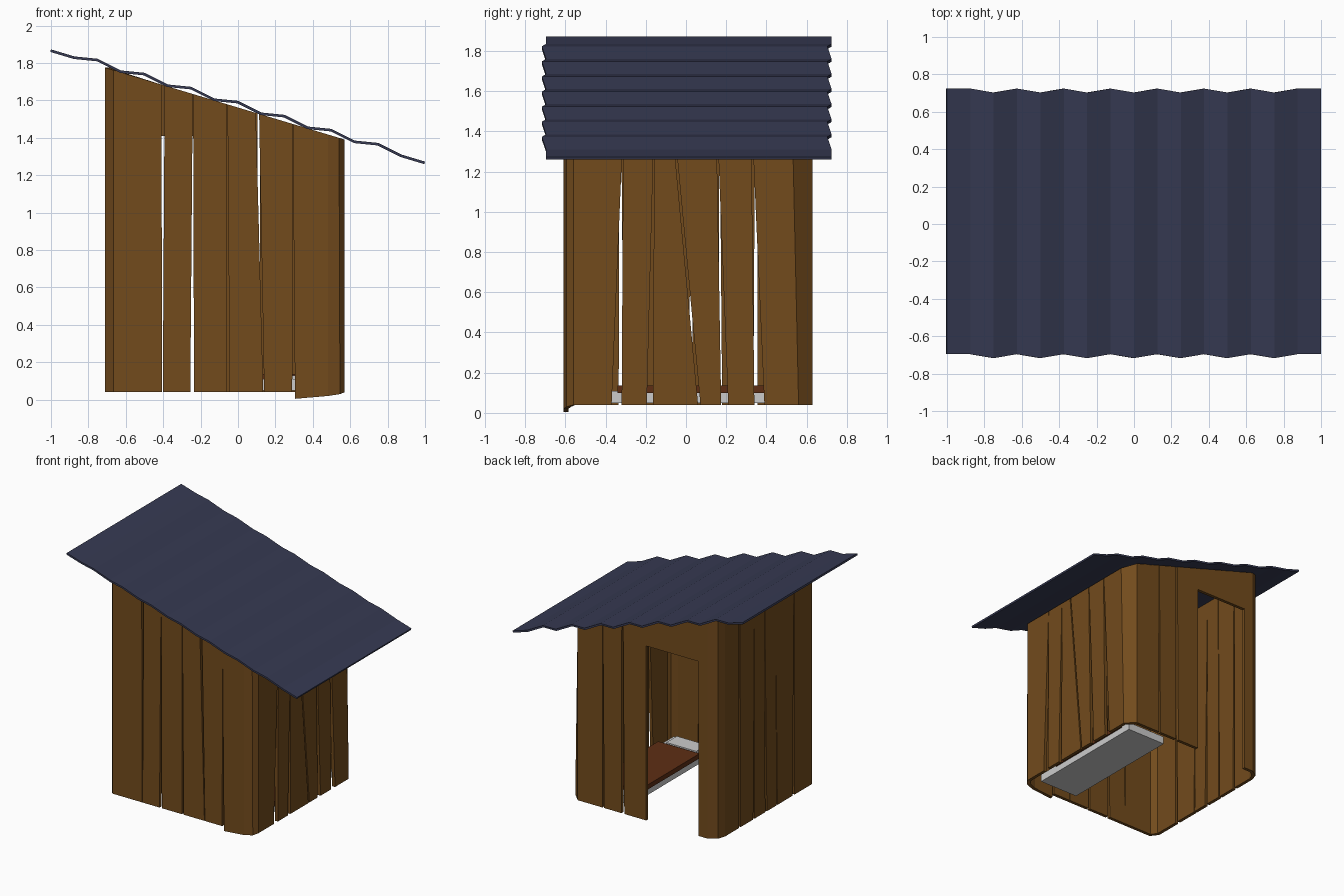
import bpy

if "Cube" in bpy.data.objects:
    bpy.data.objects.remove(bpy.data.objects["Cube"])


def material(name, rgb):
    m = bpy.data.materials.new(name)
    m.diffuse_color = (*rgb, 1)
    m.use_nodes = True
    m.node_tree.nodes["Principled BSDF"].inputs["Base Color"].default_value = m.diffuse_color
    return m


WOOD = material("wood", (0.17, 0.07, 0.012))
METAL = material("roof_metal", (0.037, 0.042, 0.085))
CLOTH = material("blanket", (0.11, 0.027, 0.007))


def mesh_object(name, verts, faces, mat=None):
    me = bpy.data.meshes.new(name)
    me.from_pydata(verts, [], faces)
    ob = bpy.data.objects.new(name, me)
    bpy.context.collection.objects.link(ob)
    if mat:
        me.materials.append(mat)
    return ob


def strip(name, low, high, mat, thick):
    """Ribbon of quads between two point rows, thickened inward."""
    n = len(low)
    faces = [(i, i + 1, n + i + 1, n + i) for i in range(n - 1)]
    ob = mesh_object(name, low + high, faces, mat)
    mod = ob.modifiers.new("thickness", 'SOLIDIFY')
    mod.thickness, mod.offset, mod.use_even_offset = thick, -1, True
    return ob


def plank(name, bottom, top=None, z=0.04):
    """Board following a path (counter-clockwise seen from above) up to the roof."""
    zs = z if isinstance(z, list) else [z] * len(bottom)
    low = [(x, y, h) for (x, y), h in zip(bottom, zs)]
    high = [(x, y, 1.562 - 0.3 * x) for x, y in (top or bottom)]
    return strip(name, low, high, WOOD, 0.025)


def box(name, x0, x1, y0, y1, z0, z1, mat=None):
    v = [(x, y, z) for z in (z0, z1) for x, y in ((x0, y0), (x1, y0), (x1, y1), (x0, y1))]
    f = [(3, 2, 1, 0), (4, 5, 6, 7)] + [(i, (i + 1) % 4, (i + 1) % 4 + 4, i + 4) for i in range(4)]
    return mesh_object(name, v, f, mat)


F, B, L, R = -0.61, 0.63, -0.71, 0.57   # wall planes

# Straight boards: (bottom start, bottom end, top start, top end) along each wall
front = [(-0.402, -0.255, -0.392, -0.242), (-0.235, -0.06, -0.24, -0.058),
         (-0.045, 0.135, -0.056, 0.095), (0.14, 0.29, 0.113, 0.291)]
right = [(-0.32, -0.195, -0.312, -0.16), (-0.165, 0.06, -0.157, -0.065),
         (0.072, 0.175, -0.055, 0.152), (0.21, 0.34, 0.157, 0.325)]
back = [(0.27, 0.12, 0.28, 0.117), (0.095, -0.095, 0.105, -0.095)]
left = [(0.335, 0.18, 0.345, 0.165), (0.165, 0.03, 0.163, 0.04),
        (0.01, -0.11, 0.038, -0.098), (-0.12, -0.31, -0.096, -0.325)]
for side, boards, at in (("front", front, lambda t: (t, F)), ("right", right, lambda t: (R, t)),
                         ("back", back, lambda t: (t, B)), ("left", left, lambda t: (L, t))):
    for i, (b0, b1, t0, t1) in enumerate(boards):
        plank(f"{side}_plank_{i + 1}", [at(b0), at(b1)], [at(t0), at(t1)])

# Boards bent around the corners
plank("front_right_corner", [(0.305, F), (0.48, F), (0.545, -0.595), (R, -0.56), (R, -0.37)],
      [(0.293, F), (0.48, F), (0.54, -0.595), (R, -0.56), (R, -0.314)],
      z=[0.005, 0.02, 0.03, 0.04, 0.04])
plank("back_right_corner", [(R, 0.39), (R, 0.56), (0.5, B), (0.285, B)],
      [(R, 0.33), (R, 0.53), (0.5, B), (0.283, B)])
plank("back_left_corner", [(-0.55, B), (-0.63, B), (-0.69, 0.59), (L, 0.53), (L, 0.355)])
plank("front_left_corner", [(L, -0.335), (L, -0.55), (-0.665, F), (-0.405, F)],
      [(L, -0.33), (L, -0.55), (-0.665, F), (-0.41, F)])

# Panel over the doorway
plank("door_lintel", [(-0.095, B), (-0.55, B)], z=1.41)

# Corrugated sloping roof
near, far = [], []
for i in range(17):
    x = -1 + i * 0.125
    ridge = i % 2 == 0 and 0 < i < 16
    z = 1.573 - 0.3 * x + (0.025 if ridge else 0)
    shift = -0.007 if ridge else 0.014
    near.append((x, -0.71 + shift, z))
    far.append((x, 0.71 + shift, z))
strip("roof", near, far, METAL, 0.014)

# Low bed inside
box("mattress", 0.13, 0.47, -0.52, 0.5, 0.05, 0.11)
box("blanket", 0.12, 0.48, -0.34, 0.42, 0.1, 0.137, CLOTH)
box("pillow", 0.17, 0.43, -0.5, -0.37, 0.11, 0.13)
